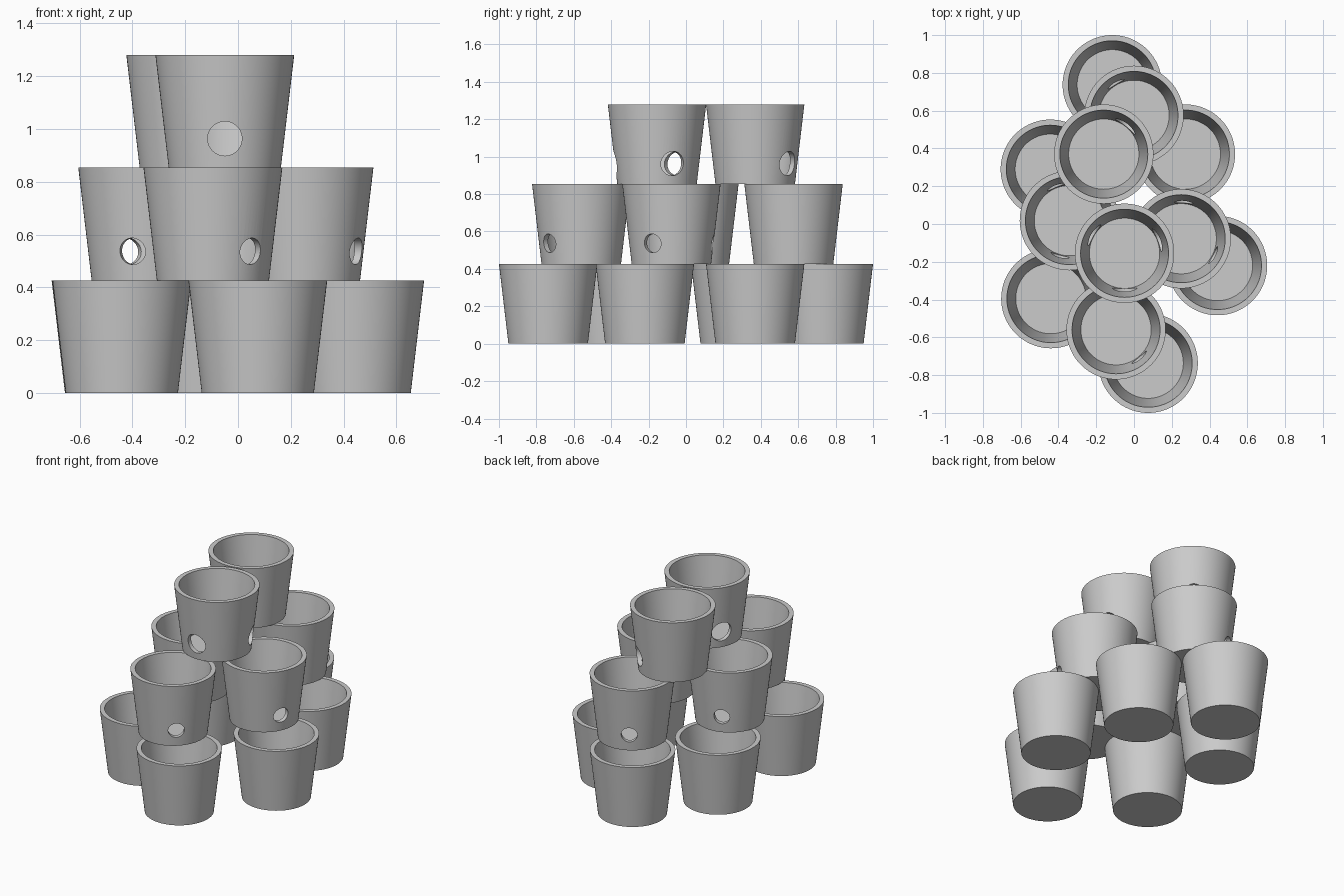
import bpy, bmesh, math
from mathutils import Matrix, Vector

if "Cube" in bpy.data.objects:
    bpy.data.objects.remove(bpy.data.objects["Cube"])

H, R_TOP, R_BOT, WALL, SEG = 0.4267, 0.263, 0.2125, 0.03, 96
HOLE_Z = 0.11

clay = bpy.data.materials.new("plain_grey")
clay.diffuse_color = (0.6, 0.6, 0.6, 1)
clay.use_nodes = True
clay.node_tree.nodes["Principled BSDF"].inputs["Base Color"].default_value = clay.diffuse_color


def make_object(name, bm):
    bmesh.ops.recalc_face_normals(bm, faces=bm.faces)
    mesh = bpy.data.meshes.new(name)
    bm.to_mesh(mesh)
    bm.free()
    mesh.materials.append(clay)
    ob = bpy.data.objects.new(name, mesh)
    bpy.context.collection.objects.link(ob)
    return ob


def cup(name, x, y, level, angles, hole_r):
    # tapered pot: floor, outer wall, flat rim and inner wall as stacked rings
    bm = bmesh.new()
    r_floor = R_BOT - WALL + (R_TOP - R_BOT) * WALL / H
    profile = [(R_BOT, 0), (R_TOP, H), (R_TOP - WALL, H), (r_floor, WALL)]
    rings = [[bm.verts.new((r * math.cos(2 * math.pi * i / SEG),
                            r * math.sin(2 * math.pi * i / SEG), z))
              for i in range(SEG)] for r, z in profile]
    for a, b in zip(rings, rings[1:]):
        for i in range(SEG):
            j = (i + 1) % SEG
            bm.faces.new((a[i], a[j], b[j], b[i]))
    bm.faces.new(rings[0])
    bm.faces.new(rings[-1])
    ob = make_object(name, bm)
    ob.location = (x, y, level * H)
    bpy.context.view_layer.update()

    # round drain holes through the wall, pointing at the cups below
    for deg in angles:
        bm = bmesh.new()
        a = math.radians(deg)
        d = Vector((math.cos(a), math.sin(a), 0))
        m = (Matrix.Translation(Vector((x, y, level * H + HOLE_Z)) + d * 0.22)
             @ d.to_track_quat('Z', 'Y').to_matrix().to_4x4())
        bmesh.ops.create_cone(bm, cap_ends=True, segments=48, radius1=hole_r,
                              radius2=hole_r, depth=0.22, matrix=m)
        cutter = make_object("hole_cutter", bm)
        cutter.hide_render = True
        bpy.context.view_layer.objects.active = ob
        mod = ob.modifiers.new("hole", 'BOOLEAN')
        mod.operation, mod.solver, mod.object = 'DIFFERENCE', 'EXACT', cutter
        bpy.ops.object.modifier_apply(modifier=mod.name)
        bpy.data.objects.remove(cutter)

    bpy.ops.object.select_all(action='DESELECT')
    ob.select_set(True)
    bpy.context.view_layer.objects.active = ob
    bpy.ops.object.shade_smooth_by_angle(angle=math.radians(30))


# bottom tier: closed cups
for i, (x, y) in enumerate([(-0.115, 0.737), (0.272, 0.37), (0.442, -0.22),
                            (0.075, -0.737), (-0.44, -0.395), (-0.443, 0.29)]):
    cup(f"bottom_cup_{i + 1}", x, y, 0, [], 0)

# middle tier: small drain holes
for i, (x, y, angles) in enumerate([(0.0, 0.575, [120]),
                                    (-0.342, 0.018, [-105, 112]),
                                    (0.25, -0.078, [-27, 86]),
                                    (-0.095, -0.56, [-50])]):
    cup(f"middle_cup_{i + 1}", x, y, 1, angles, 0.05)

# top tier: larger drain holes
cup("top_cup_back", -0.16, 0.37, 2, [52], 0.065)
cup("top_cup_front", -0.05, -0.155, 2, [-90, 22, 149], 0.065)
